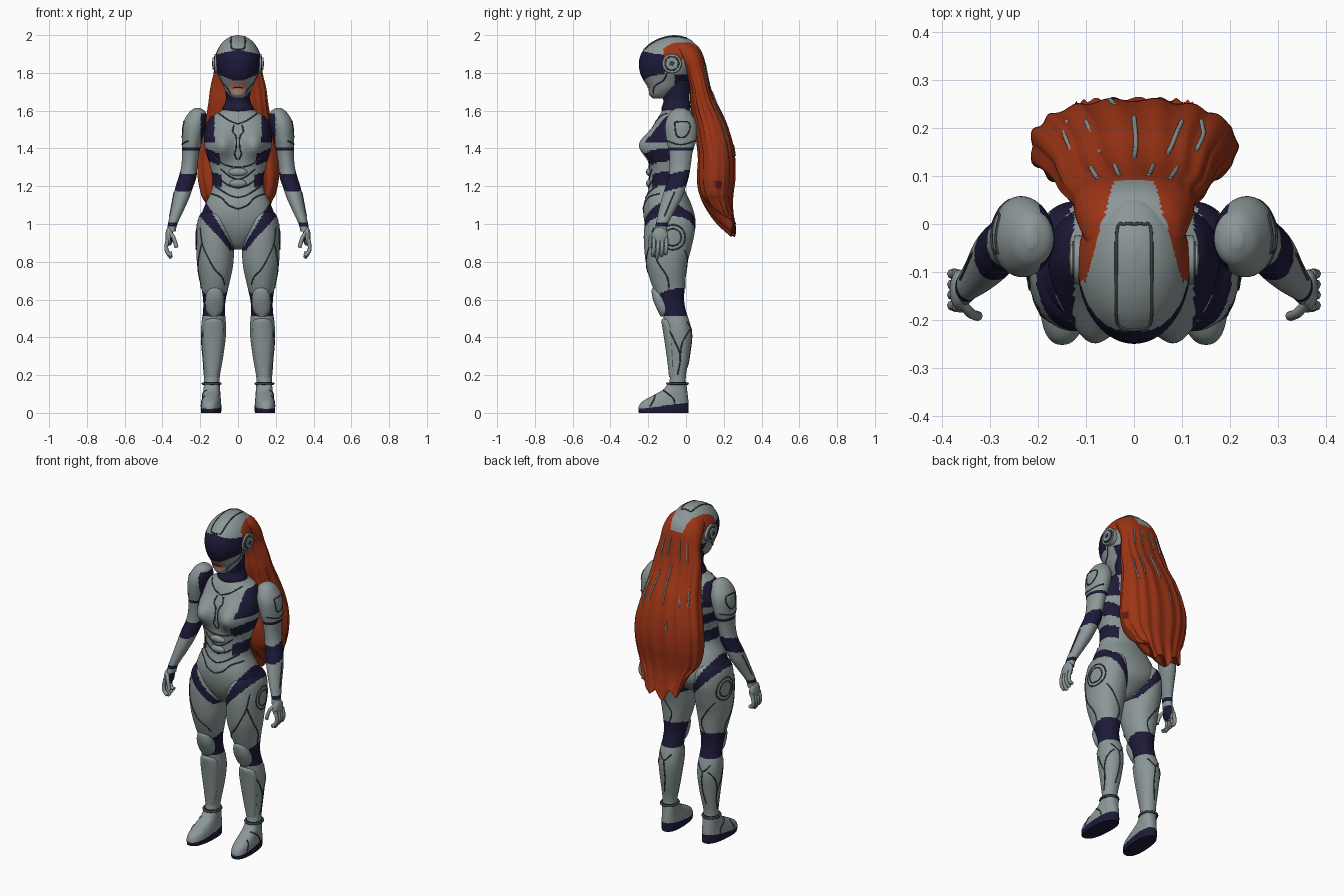
import bpy, bmesh, math
from mathutils import Vector, Matrix
from mathutils.bvhtree import BVHTree

# ---- colours
COLS = [("armour_grey", (.26, .31, .31)), ("suit_navy", (.012, .010, .04)), ("hair_red", (.34, .035, .008)),
        ("skin", (.45, .2, .15)), ("seam_dark", (.045, .055, .055)), ("hair_dark_red", (.12, .01, .006))]
GREY, NAVY, RED, SKIN, DARK, DRED = range(6)
MATS = []
for nm, c in COLS:
    m = bpy.data.materials.new(nm)
    m.diffuse_color = (*c, 1)
    MATS.append(m)


def link(name, data, mirror=False):
    ob = bpy.data.objects.new(name, data)
    bpy.context.collection.objects.link(ob)
    if mirror:
        ob.modifiers.new("mirror", 'MIRROR')
    return ob


def finish(name, bm, rule, mirror=False):
    bmesh.ops.recalc_face_normals(bm, faces=bm.faces)
    bm.normal_update()
    for f in bm.faces:
        f.smooth = True
        f.material_index = rule(f.calc_center_median(), f.normal)
    tree = BVHTree.FromBMesh(bm)
    me = bpy.data.meshes.new(name)
    bm.to_mesh(me)
    bm.free()
    for m in MATS:
        me.materials.append(m)
    ob = link(name, me, mirror)
    bpy.context.view_layer.objects.active = ob
    ob.select_set(True)
    bpy.ops.object.shade_smooth_by_angle(angle=math.radians(50))
    ob.select_set(False)
    return tree


def spline(keys, sub):
    out, n = [], len(keys)
    for i in range(n - 1):
        p = [keys[max(0, min(n - 1, i + k))] for k in (-1, 0, 1, 2)]
        for s in range(sub):
            t = s / sub
            out.append([.5 * (2*b + (c-a)*t + (2*a-5*b+4*c-d)*t*t + (3*b-a-3*c+d)*t**3) for a, b, c, d in zip(*p)])
    return out + [list(keys[-1])]


def loft(name, keys, rule, n=64, sub=8, power=2.0, deform=None, mirror=False):
    """Rings are (x centre, z, front y, back y, half width)."""
    bm, rings = bmesh.new(), []
    for x, z, yf, yb, rx in spline(keys, sub):
        ring = []
        for k in range(n):
            a = 2 * math.pi * (k + .5) / n
            c, s = math.cos(a), math.sin(a)
            v = Vector((x + max(rx, .002) * math.copysign(abs(c) ** (2 / power), c),
                        (yf + yb) / 2 + max(yb - yf, .004) / 2 * math.copysign(abs(s) ** (2 / power), s), z))
            ring.append(bm.verts.new(deform(v, a) if deform else v))
        rings.append(ring)
    for r, q in zip(rings, rings[1:]):
        for k in range(n):
            bm.faces.new((r[k], r[(k+1) % n], q[(k+1) % n], q[k]))
    bm.faces.new(rings[0])
    bm.faces.new(rings[-1])
    return finish(name, bm, rule, mirror)


def tube(name, paths, radius, mat, mirror=True):
    cu = bpy.data.curves.new(name, 'CURVE')
    cu.dimensions, cu.bevel_depth, cu.bevel_resolution, cu.use_fill_caps = '3D', radius, 2, True
    for path in paths:
        for side in ((1, -1) if mirror else (1,)):
            sp = cu.splines.new('POLY')
            sp.points.add(len(path) - 1)
            for q, p in zip(sp.points, path):
                q.co = (p[0] * side, p[1], p[2], 1)
    cu.materials.append(MATS[mat])
    return link(name, cu)


def seams(name, tree, lines, view, radius=.0035, mat=DARK, mirror=True):
    """Project 2D lines onto a surface as thin grooves; view picks the ray direction."""
    make, d = {'front': (lambda a, b: (a, -1, b), (0, 1, 0)), 'back': (lambda a, b: (a, 1, b), (0, -1, 0)),
               'side': (lambda a, b: (1, a, b), (-1, 0, 0)), 'top': (lambda a, b: (a, b, 3), (0, 0, -1))}[view]
    paths = []
    for line in lines:
        hits = [tree.ray_cast(Vector(make(*p)), Vector(d))[0] for p in spline(line, 8)]
        hits = [h for h in hits if h]
        if len(hits) > 1:
            paths.append(hits)
    tube(name, paths, radius, mat, mirror)


def circle(y, z, r):
    return [(y + r * math.cos(k * math.pi / 6), z + r * math.sin(k * math.pi / 6)) for k in range(13)]


def hip(c):
    a = abs(c.x)
    return .86 < c.z < 1.12 and .816 + 1.1 * a < c.z < .829 + 1.7 * a


# ---- torso with bust and pelvis
def torso_rule(c, n):
    a, z = abs(c.x), c.z
    arm = a > .125 and 1.43 < z < 1.575
    rib = a > .095 and 1.27 + .4 * a < z < 1.33 + .42 * a
    waist = a > .085 and 1.165 + .3 * a < z < 1.235 + .3 * a
    return NAVY if arm or rib or waist or hip(c) else GREY


def bust(v, a):
    if math.sin(a) < 0:
        v.y -= .062 * math.exp(-((abs(v.x) - .09) / .06) ** 2 - ((v.z - 1.42) / .075) ** 2) * min(1, -2 * math.sin(a))
    return v


torso = loft("torso", [(0, 1.64, -.10, -.0, .05), (0, 1.60, -.125, .025, .09), (0, 1.56, -.15, .045, .15),
    (0, 1.48, -.185, .055, .178), (0, 1.40, -.20, .04, .175), (0, 1.32, -.195, .015, .152), (0, 1.24, -.195, -.008, .135),
    (0, 1.18, -.20, -.005, .14), (0, 1.10, -.225, .03, .175), (0, 1.02, -.222, .05, .195), (0, .95, -.20, .04, .13),
    (0, .89, -.16, -.02, .055), (0, .865, -.12, -.06, .02)], torso_rule, n=112, sub=10, power=2.25, deform=bust)
seams("torso_seams", torso, [[(.10, 1.585), (.05, 1.55), (.012, 1.535), (0, 1.53)],
    [(.02, 1.525), (.028, 1.49), (.01, 1.46), (.01, 1.40), (.018, 1.37), (.004, 1.34)],
    [(0, 1.30), (.04, 1.305), (.09, 1.325), (.15, 1.385)], [(0, 1.235), (.04, 1.25), (.09, 1.29)],
    [(0, 1.19), (.05, 1.205), (.10, 1.24)], [(0, 1.14), (.05, 1.155), (.12, 1.20)],
    [(0, 1.08), (.05, 1.10), (.09, 1.14), (.14, 1.16)]], 'front')
# small raised abdomen plates
for z, w in ((1.275, .05), (1.215, .045)):
    bm = bmesh.new()
    bmesh.ops.create_uvsphere(bm, u_segments=24, v_segments=12, radius=1,
        matrix=Matrix.Translation((0, -.193, z)) @ Matrix.Diagonal((w, .018, .022, 1)))
    finish("abdomen_plate", bm, lambda c, n: GREY)

# ---- neck
neck = loft("neck", [(0, 1.76, -.13, .02, .07), (0, 1.70, -.13, .02, .066), (0, 1.65, -.12, .02, .066),
    (0, 1.61, -.13, .025, .085), (0, 1.58, -.12, .02, .08)], lambda c, n: NAVY)


# ---- helmet and face
def crest(c):
    return abs(c.x) < .095 - .28 * (c.y + .1)


def head_rule(c, n):
    a, x = abs(c.x), c.z
    if c.y < -.115 and 1.76 + .45 * max(0, a - .03) < x < 1.925 - .25 * a:
        return NAVY
    if c.y < -.12 and 1.695 < x < 1.765 and a < .043:
        return SKIN
    if x > 1.87 and c.y > -.12 and not crest(c):
        return RED
    return NAVY if x < 1.79 and c.y > -.06 else GREY


head = loft("helmet", [(0, 1.665, -.175, -.11, .025), (0, 1.685, -.195, -.07, .05), (0, 1.72, -.20, -.03, .074),
    (0, 1.76, -.225, .01, .09), (0, 1.80, -.243, .04, .106), (0, 1.85, -.25, .07, .117), (0, 1.90, -.238, .075, .115),
    (0, 1.945, -.205, .055, .095), (0, 1.975, -.16, .025, .068), (0, 1.993, -.11, -.015, .035),
    (0, 2.0, -.07, -.05, .004)], head_rule, n=112, sub=10)
seams("helmet_seams", head, [[(0, -.222), (.028, -.215), (.037, -.19), (.037, -.1), (.035, -.01), (.02, 0), (0, 0)]], 'top')
seams("jaw_seams", head, [[(-.10, 1.80), (-.12, 1.76), (-.165, 1.73), (-.175, 1.69)]], 'side')
seams("mouth", head, [[(0, 1.722), (.012, 1.724), (.025, 1.72)]], 'front', .003, DRED)

# ---- round ear pieces
for r, x0, x1, mat in ((.054, .095, .125, GREY), (.042, .12, .128, DARK), (.034, .12, .134, GREY), (.014, .13, .137, DARK)):
    bm = bmesh.new()
    bmesh.ops.create_cone(bm, cap_ends=True, segments=40, radius1=r, radius2=r * .93, depth=x1 - x0,
        matrix=Matrix.Translation(((x0 + x1) / 2, -.075, 1.85)) @ Matrix.Rotation(math.pi / 2, 4, 'Y'))
    finish("ear_disc", bm, lambda c, n, m=mat: m, True)


# ---- long hair
def hair_rule(c, n):
    if c.z > 1.89 and crest(c):
        return GREY
    spot = c.x > .1 and math.hypot(c.y - .17, c.z - 1.21) < .022
    return DRED if spot else RED


def strands(v, a):
    k = min(1, max(0, (1.9 - v.z) / .3))
    v.x *= 1 + .018 * k * math.cos(13 * a)
    v.y += .004 * k * math.cos(17 * a + 6 * v.z)
    if v.z < 1.15:
        v.z += (1.15 - v.z) * (.14 * math.sin(70 * v.x) + 2.2 * abs(v.x))
    return v


hair = loft("long_hair", [(0, 1.972, -.05, .01, .05), (0, 1.94, -.085, .065, .098), (0, 1.88, -.045, .095, .122),
    (0, 1.80, .0, .112, .13), (0, 1.72, .02, .13, .148), (0, 1.64, .025, .16, .158), (0, 1.55, .04, .205, .172),
    (0, 1.45, .055, .24, .196), (0, 1.35, .065, .258, .214), (0, 1.25, .06, .26, .214), (0, 1.17, .07, .25, .20),
    (0, 1.10, .10, .245, .178), (0, 1.02, .16, .25, .15), (0, .95, .24, .262, .12)],
    hair_rule, n=112, sub=8, power=2.3, deform=strands)
seams("hair_clips", hair, [[(.03, 1.85), (.035, 1.80), (.04, 1.74)], [(.075, 1.84), (.085, 1.77), (.09, 1.73)],
    [(.07, 1.66), (.085, 1.58), (.10, 1.50)], [(.13, 1.60), (.145, 1.52), (.14, 1.45)]], 'back', .005, GREY)
seams("middle_hair_clip", hair, [[(0, 1.70), (.004, 1.62), (0, 1.50)], [(-.04, 1.42), (-.05, 1.36)]], 'back', .005, GREY, False)


# ---- arms
def arm_rule(c, n):
    inner = c.x < .198 and 1.42 < c.z < 1.585
    return NAVY if inner or 1.385 < c.z < 1.405 or 1.19 < c.z - .25 * (c.y + .04) < 1.275 or .99 < c.z < 1.01 else GREY


arm = loft("arm", [(.215, 1.615, -.05, -.01, .012), (.215, 1.59, -.085, .025, .045), (.23, 1.53, -.11, .055, .062),
    (.242, 1.45, -.105, .055, .055), (.25, 1.38, -.09, .035, .046), (.257, 1.31, -.087, .025, .043),
    (.267, 1.25, -.092, .015, .047), (.283, 1.20, -.108, .0, .047), (.30, 1.14, -.127, -.02, .043),
    (.322, 1.07, -.145, -.058, .034), (.346, 1.0, -.16, -.095, .025), (.352, .96, -.168, -.10, .022)],
    arm_rule, n=64, mirror=True)
seams("arm_seams", arm, [[(-.06, 1.54), (.01, 1.54), (.02, 1.50), (-.01, 1.46), (-.05, 1.47), (-.06, 1.54)],
    [(-.10, 1.44), (-.03, 1.42), (.05, 1.44)], [(-.06, 1.17), (-.09, 1.10), (-.115, 1.04)]], 'side')

# ---- hands
bm = bmesh.new()
bmesh.ops.create_uvsphere(bm, u_segments=24, v_segments=14, radius=1,
    matrix=Matrix.Translation((.364, -.138, .935)) @ Matrix.Diagonal((.021, .043, .05, 1)))
finish("palm", bm, lambda c, n: NAVY if n.x < -.6 else GREY, True)
fingers = []
for i in range(4):
    y, d = -.17 + .022 * i, .012 * abs(i - 1)
    fingers.append(spline([(.37, y, .925), (.380, y, .88), (.373, y - .003, .85), (.352, y - .005, .82 + d)], 4))
fingers.append(spline([(.36, -.165, .955), (.340, -.187, .925), (.326, -.192, .875)], 4))
tube("fingers", fingers, .0105, GREY)


# ---- legs
def leg_rule(c, n):
    return NAVY if hip(c) or .515 < c.z < .655 + .5 * min(0, c.y + .09) + .01 * (c.y > -.06) or .145 < c.z < .165 else GREY


leg = loft("leg", [(.11, 1.10, -.14, -.03, .02), (.118, 1.05, -.205, .035, .083), (.122, .97, -.222, .047, .098),
    (.121, .88, -.222, .03, .1), (.121, .78, -.21, .005, .095), (.122, .68, -.182, -.005, .075), (.125, .60, -.148, -.01, .06),
    (.127, .54, -.125, 0, .058), (.129, .47, -.117, .022, .065), (.13, .40, -.112, .03, .065), (.132, .30, -.097, .018, .054),
    (.137, .20, -.085, .0, .042), (.14, .14, -.09, .0, .04), (.142, .06, -.08, .005, .036)],
    leg_rule, n=80, sub=10, power=2.1, mirror=True)
seams("leg_side_seams", leg, [circle(-.07, .93, .066), circle(-.07, .93, .045), [(-.19, .9), (-.15, .80), (-.10, .72), (-.09, .66)],
    [(-.10, .46), (-.06, .38), (-.03, .30), (-.045, .2)], [(.02, .44), (-.02, .37), (-.03, .30)]], 'side')
seams("leg_front_seams", leg, [[(.20, .98), (.185, .88), (.13, .77), (.085, .72), (.07, .68)],
    [(.09, .46), (.10, .38), (.105, .28), (.12, .2)]], 'front')
seams("leg_back_seams", leg, [[(.19, .86), (.13, .78), (.10, .72), (.12, .66)], [(.09, .48), (.13, .44), (.17, .48)],
    [(.13, .44), (.125, .34), (.14, .24)]], 'back')

# ---- knee caps and shin guards
loft("knee_cap", [(.122, .665, -.17, -.12, .012), (.122, .65, -.182, -.10, .038), (.123, .60, -.175, -.09, .05),
    (.125, .54, -.15, -.08, .044), (.126, .51, -.135, -.08, .02)], lambda c, n: GREY, n=40, power=2.4, mirror=True)
loft("shin_guard", [(.128, .50, -.122, -.07, .02), (.129, .485, -.13, -.06, .048), (.13, .42, -.12, -.05, .056),
    (.133, .28, -.10, -.05, .042), (.137, .19, -.09, -.05, .03)], lambda c, n: GREY, n=40, mirror=True)


# ---- boots with dark soles
def splay(v, a):
    v.x += -.10 * (v.y + .08) * .6
    return v


boot = loft("boot", [(.14, .155, -.095, .002, .042), (.14, .12, -.125, .006, .044), (.14, .09, -.18, .01, .047),
    (.14, .06, -.232, .013, .051), (.14, .035, -.25, .014, .053), (.14, .015, -.252, .014, .053), (.14, 0, -.25, .012, .052)],
    lambda c, n: NAVY if c.z < .053 + .13 * c.y else GREY, n=64, power=2.4, deform=splay, mirror=True)
seams("boot_seams", boot, [[(-.19, .035), (-.17, .07), (-.165, .09)], [(-.12, .12), (-.07, .08), (-.06, .05)]], 'side')
tube("ankle_ring", [[(.14 + .046 * math.cos(k * math.pi / 12), -.045 + .053 * math.sin(k * math.pi / 12), .155)
                     for k in range(25)]], .007, DARK)
